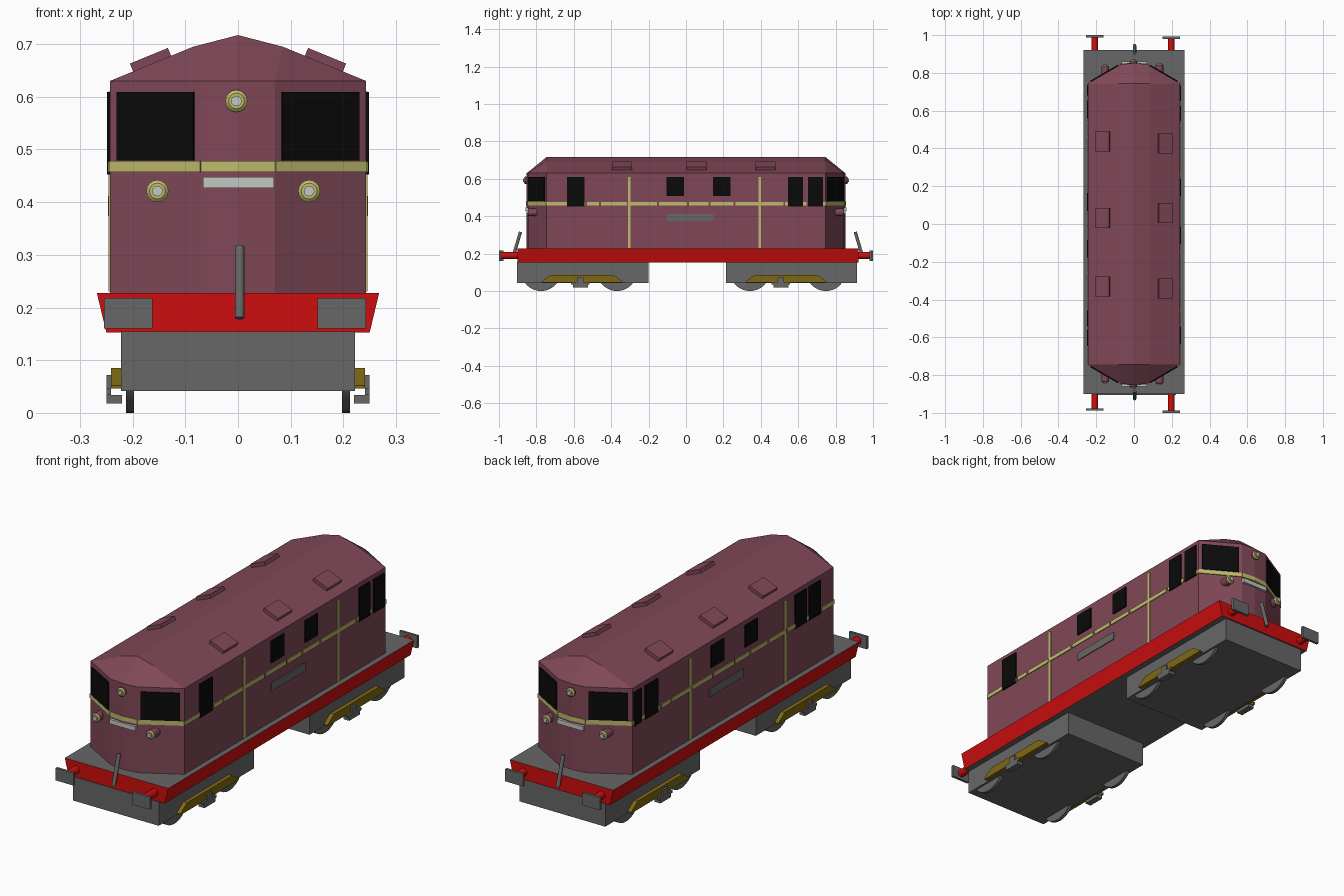
import bpy, bmesh, math
from mathutils import Vector

if "Cube" in bpy.data.objects:
    bpy.data.objects.remove(bpy.data.objects["Cube"])


def mat(name, r, g, b):
    m = bpy.data.materials.new(name)
    m.diffuse_color = (r, g, b, 1)
    m.use_nodes = True
    m.node_tree.nodes["Principled BSDF"].inputs["Base Color"].default_value = m.diffuse_color
    return m


MAROON = mat("maroon", 0.215, 0.064, 0.095)
GREY = mat("grey", 0.135, 0.135, 0.135)
RED = mat("red", 0.62, 0.004, 0.004)
CREAM = mat("cream_yellow", 0.52, 0.49, 0.15)
GOLD = mat("dark_gold", 0.21, 0.14, 0.006)
BLACK = mat("black", 0.003, 0.003, 0.003)
LIGHT = mat("light_grey", 0.55, 0.57, 0.55)


def make(name, verts, faces, *mats):
    """Mesh object with outward normals."""
    me = bpy.data.meshes.new(name)
    me.from_pydata(verts, [], faces)
    bm = bmesh.new()
    bm.from_mesh(me)
    bmesh.ops.recalc_face_normals(bm, faces=bm.faces)
    bm.to_mesh(me)
    bm.free()
    for m in mats:
        me.materials.append(m)
    ob = bpy.data.objects.new(name, me)
    bpy.context.collection.objects.link(ob)
    return ob


def loft(name, rings, *mats):
    """Skin rings of equal point count and cap both ends."""
    n, k = len(rings[0]), len(rings)
    verts = [p for r in rings for p in r]
    faces = [(j*n + i, j*n + (i+1) % n, (j+1)*n + (i+1) % n, (j+1)*n + i)
             for j in range(k-1) for i in range(n)]
    faces += [tuple(range(n)), tuple(range((k-1)*n, k*n))]
    return make(name, verts, faces, *mats)


def box(name, x0, x1, y0, y1, z0, z1, m):
    return loft(name, [[(x0, y0, z), (x1, y0, z), (x1, y1, z), (x0, y1, z)] for z in (z0, z1)], m)


def rod(name, a, b, r, m, r2=None, sides=16):
    """Cylinder or cone from a to b."""
    a, b = Vector(a), Vector(b)
    q = (b - a).to_track_quat('Z', 'Y')
    ring = [(math.cos(2*math.pi*i/sides), math.sin(2*math.pi*i/sides)) for i in range(sides)]
    ob = loft(name, [[tuple(p + q @ Vector((c*s, d*s, 0))) for c, d in ring]
                     for p, s in ((a, r), (b, r if r2 is None else r2))], m)
    for f in ob.data.polygons:
        f.use_smooth = len(f.vertices) == 4
    ob.data.set_sharp_from_angle(angle=math.radians(40))
    return ob


def panel(name, p, q, z0, z1, m, t=0.004):
    """Thin upright plate between two plan points, pushed away from the centre."""
    p, q = Vector(p), Vector(q)
    d = (q - p).normalized()
    n = Vector((d.y, -d.x))
    if n.dot(p + q) < 0:
        n = -n
    plan = [p - n*0.002, q - n*0.002, q + n*t, p + n*t]
    return loft(name, [[(v.x, v.y, z) for v in plan] for z in (z0, z1)], m)


# Body shell with pointed ends
W, YC, YN, XN, YT = 0.243, 0.745, 0.845, 0.07, 0.852
EAVE, SHOULDER, RIDGE = 0.63, 0.695, 0.717
plan = [(W, -YC), (W, YC), (XN, YN), (0, YT), (-XN, YN), (-W, YC), (-W, -YC), (-XN, -YN), (0, -YT), (XN, -YN)]
loft("body", [[(x, y, z) for x, y in plan] for z in (0.226, EAVE)], MAROON)

# Roof with hipped ends
roof = [(x, y, EAVE) for x, y in plan]
roof += [(x, y, z) for y in (-YC, YC) for x, z in ((-0.085, SHOULDER), (0, RIDGE), (0.085, SHOULDER))]
make("roof", roof, [
    (0, 1, 15, 12), (12, 15, 14, 11), (11, 14, 13, 10), (10, 13, 5, 6),
    (1, 2, 15), (2, 3, 14, 15), (3, 4, 13, 14), (4, 5, 13),
    (6, 7, 10), (7, 8, 11, 10), (8, 9, 12, 11), (9, 0, 12),
    tuple(range(9, -1, -1))], MAROON)

# Roof hatches lying on the slopes
slope = math.atan2(SHOULDER - EAVE, W - 0.085)
for s, centres in ((-1, (-0.332, 0.033, 0.437)), (1, (-0.342, 0.057, 0.425))):
    for yc in centres:
        h = box("roof_hatch", -0.039, 0.039, -0.053, 0.053, -0.008, 0.016, MAROON)
        h.location = (s*0.163, yc, 0.663)
        h.rotation_euler = (0, s*slope, 0)

# Frame: red sides, grey top and bottom
frame = loft("frame", [[(-w, -0.90, z), (w, -0.90, z), (w, 0.922, z), (-w, 0.922, z)]
                       for w, z in ((0.25, 0.153), (0.268, 0.228))], RED, GREY)
for f in frame.data.polygons:
    f.material_index = 1 if abs(f.normal.z) > 0.7 else 0

# Bogies: box, wheels, side bars and steps
for y0, y1, wheel_c, bar_c, foot_c in ((-0.904, -0.20, -0.572, -0.555, -0.565),
                                       (0.213, 0.915, 0.545, 0.535, 0.507)):
    box("bogie", -0.222, 0.222, y0, y1, 0.042, 0.154, GREY)
    for s in (-1, 1):
        for dy in (-0.203, 0.203):
            rod("wheel", (s*0.197, wheel_c + dy, 0.107), (s*0.213, wheel_c + dy, 0.107), 0.107, GREY, sides=32)
        loft("side_bar", [[(s*x, bar_c + dy, z) for dy, z in
                           ((-0.215, 0.046), (0.215, 0.046), (0.215, 0.052), (0.168, 0.085),
                            (-0.168, 0.085), (-0.215, 0.052))] for x in (0.22, 0.241)], GOLD)
        xs = sorted((s*0.22, s*0.25))
        box("step_foot", *xs, foot_c - 0.04, foot_c + 0.04, 0.018, 0.034, GREY)
        xs = sorted((s*0.241, s*0.25))
        box("step_hanger", *xs, foot_c - 0.018, foot_c + 0.018, 0.03, 0.072, GREY)
        box("step_bar", *xs, foot_c - 0.05, foot_c + 0.05, 0.034, 0.046, GREY)

# Parts repeated on both ends
for e in (-1, 1):
    # Buffers
    face = 0.901 if e < 0 else 0.921
    for x, tip in ((-0.208, 0.988 if e < 0 else 1.0), (0.197, 1.0 if e < 0 else 0.992)):
        rod("buffer_stem", (x, e*(face - 0.03), 0.19), (x, e*(tip - 0.006), 0.19), 0.018, RED)
        ys = sorted((e*(tip - 0.012), e*tip))
        box("buffer_plate", x - 0.046, x + 0.046, *ys, 0.16, 0.218, GREY)
    # Coupling lever
    off = 0.02 if e > 0 else 0
    rod("coupling_lever", (0.003, e*(0.925 + off), 0.18), (0.003, e*(0.885 + off), 0.316), 0.009, GREY, sides=10)

    # End stripe, windows and number plate
    for s in (-1, 1):
        a, b = Vector((s*W, e*YC)), Vector((s*XN, e*YN))
        panel("end_stripe", a, b, 0.457, 0.478, CREAM)
        panel("nose_stripe", b, (0, e*YT), 0.457, 0.478, CREAM)
        panel("end_window", a.lerp(b, 0.087), a.lerp(b, 0.93), 0.479, 0.609, BLACK, 0.006)
    ys = sorted((e*0.842, e*0.859))
    box("number_plate", -0.066, 0.068, *ys, 0.427, 0.448, LIGHT)

    # Lamps
    for x, z, y in ((-0.003, 0.592, 0.845), (-0.153, 0.421, 0.80), (0.135, 0.421, 0.808)):
        tip = y + (0.015 if z > 0.5 else 0.033)
        rod("lamp_housing", (x, e*(y - 0.03), z), (x, e*tip, z), 0.02, MAROON)
        rod("lamp_rim", (x, e*tip, z), (x, e*(tip + 0.005), z), 0.021, CREAM, 0.015)
        rod("lamp_lens", (x, e*tip, z), (x, e*(tip + 0.012), z), 0.01, LIGHT)

# Side details: windows (y0, y1, sill), upright stripes, plates, dashed stripe
TALL, SHORT = 0.452, 0.507
right = [(-0.635, -0.542, TALL), (-0.105, -0.012, SHORT), (0.145, 0.238, SHORT),
         (0.545, 0.625, TALL), (0.652, 0.732, TALL)]
left = [(-0.645, -0.56, TALL), (-0.54, -0.457, TALL), (-0.178, -0.085, SHORT),
        (0.07, 0.165, SHORT), (0.56, 0.655, TALL), (0.68, 0.735, TALL)]
gaps = [-0.535, -0.46, -0.31, -0.15, 0.01, 0.125, 0.26, 0.395, 0.525, 0.65]
for s, windows, uprights, plate in ((1, right, (-0.303, 0.395), (-0.105, 0.148)),
                                    (-1, left, (-0.385, 0.318), (-0.075, 0.175))):
    x = s*W
    for y0, y1, sill in windows:
        panel("side_window", (x, y0), (x, y1), sill, 0.609, BLACK, 0.006)
    for y in uprights:
        panel("upright_stripe", (x, y - 0.007), (x, y + 0.007), 0.23, 0.61, CREAM, 0.003)
    panel("side_plate", (x, plate[0]), (x, plate[1]), 0.374, 0.412, GREY)
    edges = [-YC] + [s*g for g in gaps[::s]] + [YC]
    for y0, y1 in zip(edges, edges[1:]):
        panel("side_stripe", (x, y0 + 0.005*(y0 > -YC)), (x, y1 - 0.005*(y1 < YC)), 0.457, 0.476, CREAM)
